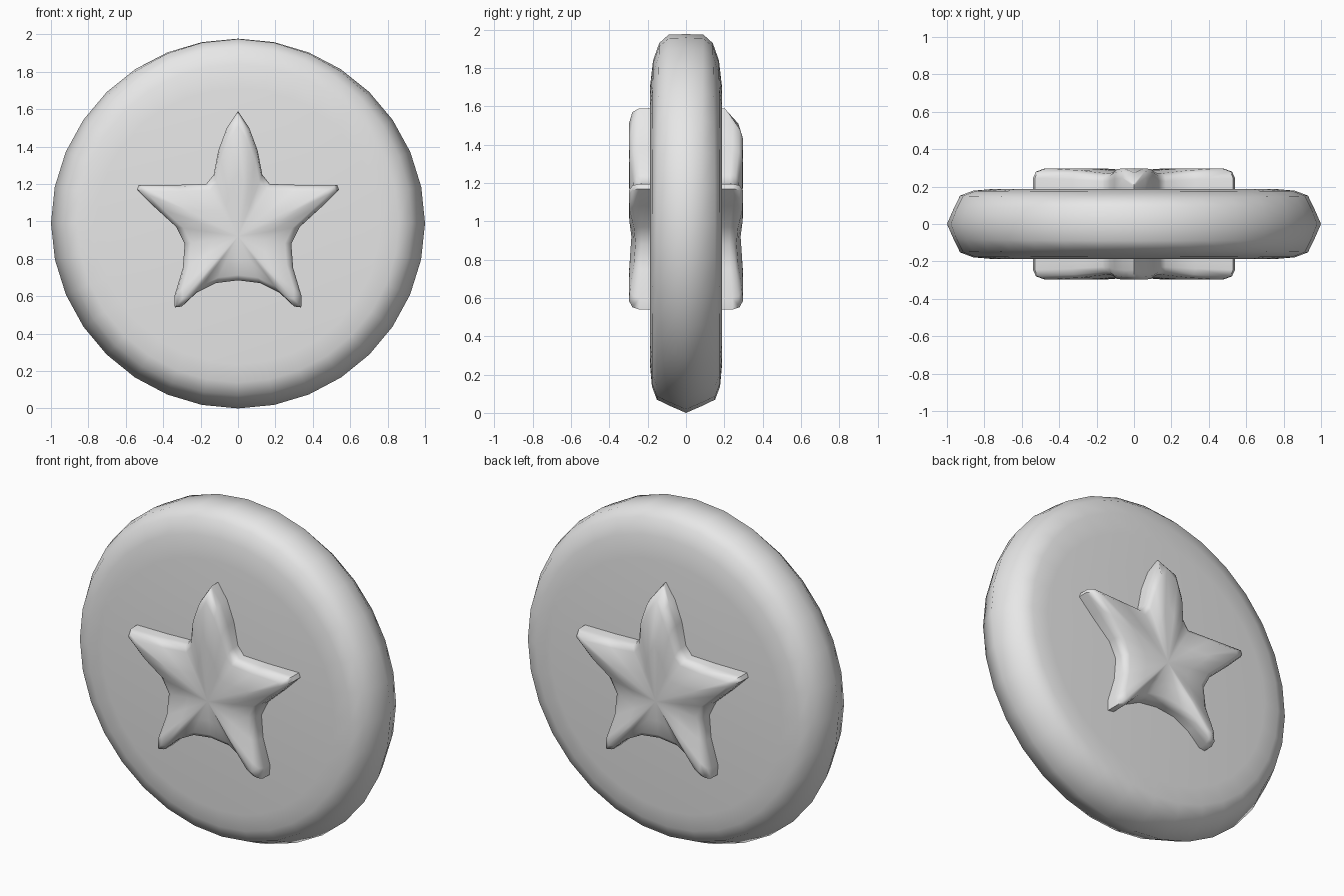
import bpy, bmesh, math

cube = bpy.data.objects.get("Cube")
if cube:
    bpy.data.objects.remove(cube)

grey = bpy.data.materials.new("light_grey")
grey.use_nodes = True
grey.diffuse_color = (0.8, 0.8, 0.8, 1)
grey.node_tree.nodes["Principled BSDF"].inputs["Base Color"].default_value = (0.8, 0.8, 0.8, 1)

MID = 0.99


def bridge(bm, a, b):
    n = len(a)
    for i in range(n):
        bm.faces.new((a[i], a[(i + 1) % n], b[(i + 1) % n], b[i]))


def fan(bm, ring, tip):
    for i in range(len(ring)):
        bm.faces.new((ring[i], ring[(i + 1) % len(ring)], tip))


def finish(bm, name, angle):
    bmesh.ops.recalc_face_normals(bm, faces=bm.faces)
    mesh = bpy.data.meshes.new(name)
    bm.to_mesh(mesh)
    bm.free()
    mesh.materials.append(grey)
    obj = bpy.data.objects.new(name, mesh)
    bpy.context.collection.objects.link(obj)
    bpy.ops.object.select_all(action="DESELECT")
    obj.select_set(True)
    bpy.context.view_layer.objects.active = obj
    bpy.ops.object.shade_smooth_by_angle(angle=math.radians(angle))


# Disc: a lathed profile, bevelled to a ridge at the sides and bottom, rounder on top
ridged = [(0.76, 0.187), (0.86, 0.178), (0.93, 0.152), (0.965, 0.08), (1.0, 0.0)]
rounded = [(0.72, 0.187), (0.85, 0.172), (0.94, 0.14), (0.985, 0.09), (0.987, 0.0)]
levels = [(k, -1) for k in range(5)] + [(k, 1) for k in (3, 2, 1, 0)]
SIDES = 32
bm = bmesh.new()
rings = []
for k, side in levels:
    ring = []
    for i in range(SIDES):
        a = math.tau * i / SIDES
        t = max(0, math.sin(a)) ** 1.5
        r, y = [p + (q - p) * t for p, q in zip(ridged[k], rounded[k])]
        r *= 1 - 0.01 * max(0, -math.sin(a))
        ring.append(bm.verts.new((r * math.cos(a), side * y, MID + r * math.sin(a))))
    rings.append(ring)
for a, b in zip(rings, rings[1:]):
    bridge(bm, a, b)
bm.faces.new(rings[0])
bm.faces.new(rings[-1])
finish(bm, "disc", 50)

# Star outline, right half from top tip to bottom notch, then mirrored
half = [(0, 1.59), (0.06, 1.5), (0.105, 1.38), (0.13, 1.25), (0.17, 1.2), (0.33, 1.195),
        (0.53, 1.195), (0.54, 1.17), (0.45, 1.08), (0.33, 0.97), (0.285, 0.88),
        (0.295, 0.75), (0.34, 0.6), (0.338, 0.54), (0.3, 0.545), (0.22, 0.62),
        (0.12, 0.67), (0, 0.685)]
outline = half + [(-x, z) for x, z in reversed(half[1:-1])]
CX, CZ = 0.0, 0.92


def star(name, side):
    bm = bmesh.new()
    rings = []
    # Each ring: outline scale, depth; notches sink lower than the arms
    for scale, depth, sink in ((1, 0.16, 0), (1, 0.245, 0.02), (0.97, 0.28, 0.03),
                               (0.88, 0.298, 0.035), (0.5, 0.298, 0.025)):
        ring = []
        for x, z in outline:
            reach = math.hypot(x - CX, z - CZ)
            notch = min(1, max(0, (0.5 - reach) / 0.22))
            ring.append(bm.verts.new((CX + (x - CX) * scale, side * (depth - sink * notch),
                                      CZ + (z - CZ) * scale)))
        rings.append(ring)
    for a, b in zip(rings, rings[1:]):
        bridge(bm, a, b)
    fan(bm, rings[-1], bm.verts.new((CX, side * 0.285, CZ)))
    bm.faces.new(rings[0])
    if side > 0:
        # The rear upper tip slopes back toward the disc
        for v in bm.verts:
            if v.co.z > 1.48:
                v.co.y = min(v.co.y, 0.3 - (v.co.z - 1.48) * 0.9)
    finish(bm, name, 60)


star("front_star", -1)
star("back_star", 1)
